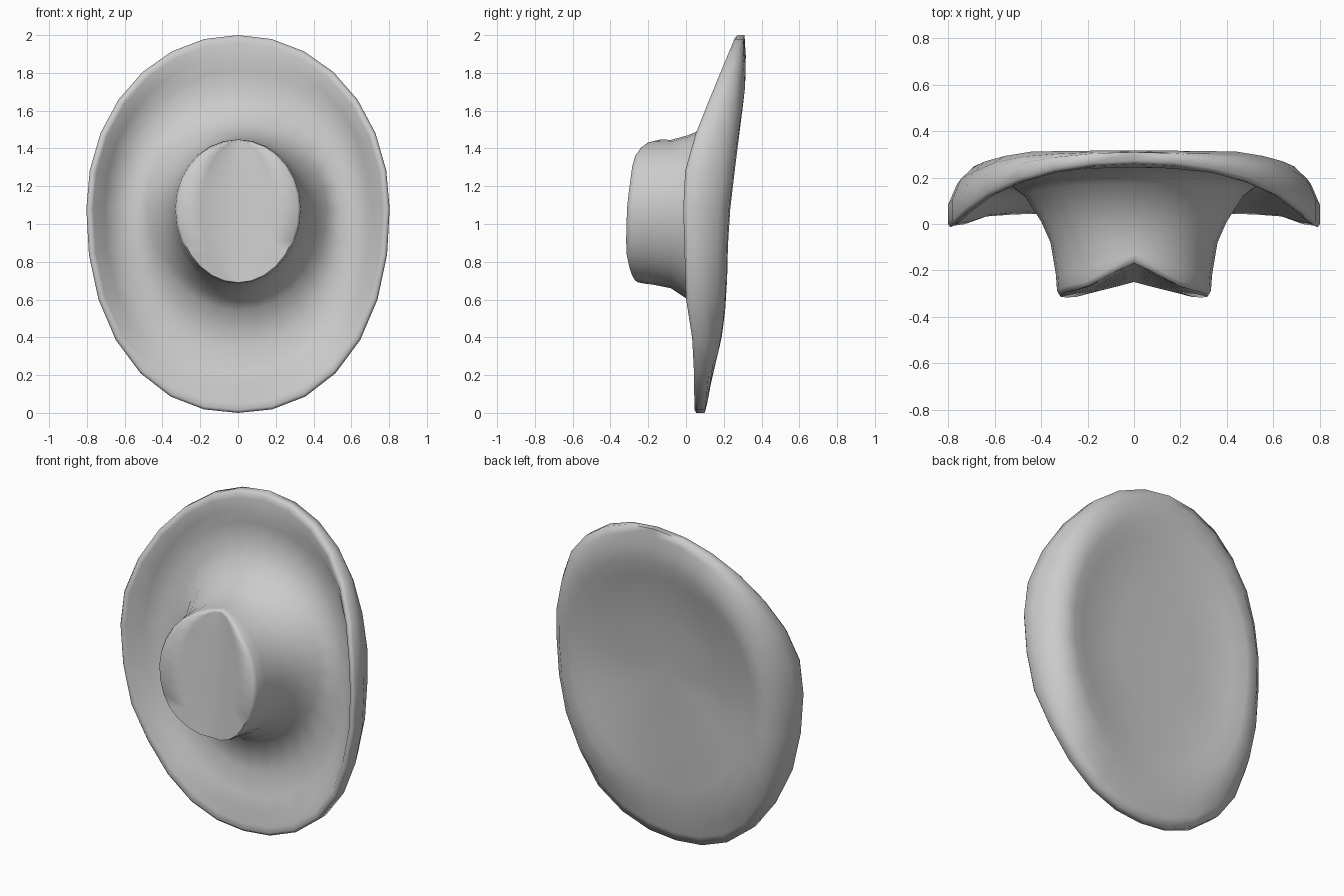
import bpy, bmesh, math

if "Cube" in bpy.data.objects:
    bpy.data.objects.remove(bpy.data.objects["Cube"])

N = 28          # points around each ring
CZ = 1.08       # height of the hat's middle


def interp(table, t):
    """Piecewise-linear lookup."""
    if t <= table[0][0]:
        return table[0][1]
    for (a, u), (b, v) in zip(table, table[1:]):
        if t <= b:
            return u + (v - u) * (t - a) / (b - a)
    return table[-1][1]


# Depth profiles (height, y)
RIM = [(0, .045), (.35, .04), (.6, 0), (1.1, -.015), (1.35, 0), (1.5, .06), (1.7, .14), (2, .265)]
RIM_BACK = [(0, .105), (.2, .13), (.6, .10), (1.1, .09), (1.4, .13), (1.7, .24), (2, .315)]
BACK = [(0, .105), (.2, .14), (.37, .19), (.6, .22), (1, .23), (1.3, .265), (1.72, .318), (2, .32)]
CREASE = [(.69, -.25), (1.45, -.165)]
SLOPE = [(.69, .28), (1.45, .5)]
CREST = [(.8, -.32), (1.1, -.312), (1.34, -.28)]


def outline(w, top, bottom, p_top=2.05, p_bottom=2.2):
    """Egg-shaped ring of (x, z) points."""
    pts = []
    for i in range(N):
        a = 2 * math.pi * i / N
        c, s = math.cos(a), math.sin(a)
        p = p_top if s >= 0 else p_bottom
        k = (abs(c) ** p + abs(s) ** p) ** (-1 / p)
        pts.append((w * c * k, CZ + (top if s >= 0 else bottom) * s * k))
    return pts


def brim(scale):
    return outline(.803 * scale, .92 * scale, 1.08 * scale)


def crown(w, z0, z1):
    return outline(w, z1 - CZ, CZ - z0, 2, 2)


def crown_y(x, z):
    """V-shaped dent down the middle of the crown top."""
    return max(interp(CREST, z), interp(CREASE, z) - interp(SLOPE, z) * abs(x))


def mix(a, b, t, shift=0):
    return lambda x, z: interp(a, z) * (1 - t) + (interp(b, z) + shift) * t


def behind(d):
    return lambda x, z: interp(BACK, z) - d


TOP = crown(.318, .69, 1.44)
# Rings from the middle of the back, round the rim, to the crown top
rings = [
    (brim(.35), behind(.045)),
    (brim(.68), behind(.03)),
    (brim(.78), behind(.005)),
    (brim(.88), mix(RIM_BACK, BACK, .92)),
    (brim(.95), mix(RIM_BACK, BACK, .55)),
    (brim(1), mix(RIM_BACK, RIM, .1)),
    (brim(1), mix(RIM_BACK, RIM, .85)),
    (brim(.985), mix(RIM, RIM, 0)),
    (brim(.955), mix(RIM, RIM_BACK, .12)),
    (brim(.88), mix(RIM, BACK, .6, -.06)),
    (brim(.80), mix(RIM, BACK, .85, -.06)),
    (brim(.68), behind(.06)),
    (crown(.47, .54, 1.54), behind(.12)),
    (crown(.40, .60, 1.47), lambda x, z: .01),
    (crown(.36, .66, 1.445), lambda x, z: -.08),
    (crown(.337, .68, 1.448), lambda x, z: .6 * crown_y(x, z) - .03),
    (crown(.332, .685, 1.446), lambda x, z: crown_y(x, z) + .025),
    (TOP, crown_y),
    ([(x * .6, z) for x, z in TOP], crown_y),
    ([(0, z) for x, z in TOP], crown_y),      # crease line
]

bm = bmesh.new()
loops = [[bm.verts.new((x, f(x, z), z)) for x, z in pts] for pts, f in rings]
for a, b in zip(loops, loops[1:]):
    for i in range(N):
        j = (i + 1) % N
        bm.faces.new((a[i], a[j], b[j], b[i]))

# Close the back and weld the crease
mid = bm.verts.new((0, interp(BACK, CZ) - .045, CZ))
for i in range(N):
    bm.faces.new((loops[0][i], loops[0][(i + 1) % N], mid))
bmesh.ops.remove_doubles(bm, verts=bm.verts, dist=.0005)
bmesh.ops.recalc_face_normals(bm, faces=bm.faces)

mesh = bpy.data.meshes.new("hat")
bm.to_mesh(mesh)
bm.free()
hat = bpy.data.objects.new("hat", mesh)
bpy.context.collection.objects.link(hat)
bpy.context.view_layer.objects.active = hat
hat.select_set(True)
bpy.ops.object.shade_smooth_by_angle(angle=math.radians(80))
